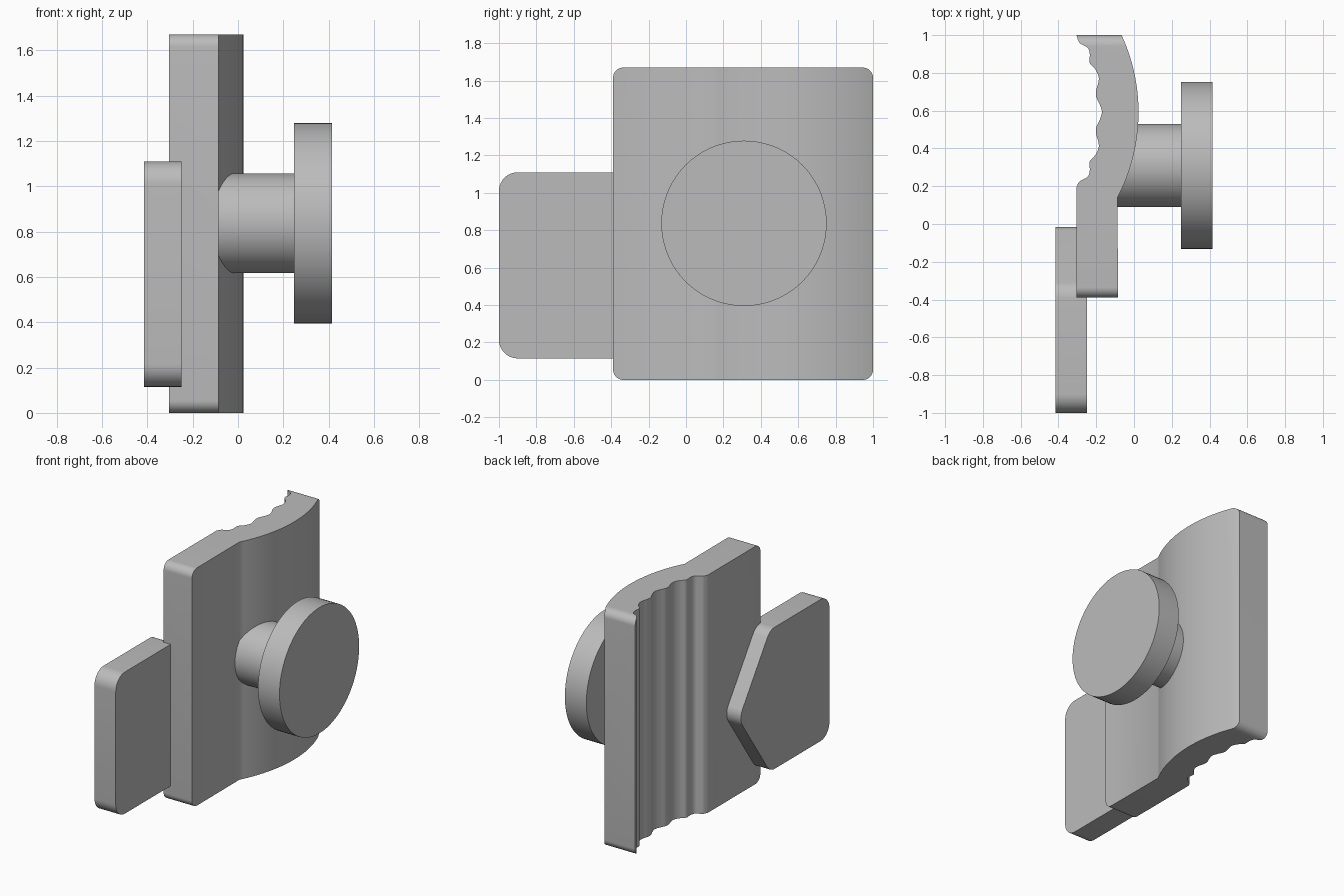
import bpy, bmesh, math
from mathutils import Vector, Matrix

if "Cube" in bpy.data.objects:
    bpy.data.objects.remove(bpy.data.objects["Cube"])

grey = bpy.data.materials.new("plain grey")
grey.diffuse_color = (0.5, 0.5, 0.5, 1)
grey.use_nodes = True
grey.node_tree.nodes["Principled BSDF"].inputs["Base Color"].default_value = grey.diffuse_color


def rounded(points, radius, steps=10):
    """Round every corner of a convex outline."""
    out = []
    pts = [Vector(p) for p in points]
    for i, p in enumerate(pts):
        a = (pts[i - 1] - p).normalized()
        b = (pts[(i + 1) % len(pts)] - p).normalized()
        half = a.angle(b) / 2
        centre = p + (a + b).normalized() * radius / math.sin(half)
        start = p + a * radius / math.tan(half) - centre
        end = p + b * radius / math.tan(half) - centre
        sweep = math.pi - 2 * half
        for k in range(steps + 1):
            t = k / steps
            out.append(centre + (start * math.sin((1 - t) * sweep)
                                 + end * math.sin(t * sweep)) / math.sin(sweep))
    return out


def smooth_path(points, steps=6):
    """Smooth curve through the given points."""
    p = [Vector(q) for q in points]
    p = [2 * p[0] - p[1]] + p + [2 * p[-1] - p[-2]]
    out = []
    for i in range(1, len(p) - 2):
        for k in range(steps):
            t = k / steps
            out.append(0.5 * (2 * p[i] + (p[i + 1] - p[i - 1]) * t
                       + (2 * p[i - 1] - 5 * p[i] + 4 * p[i + 1] - p[i + 2]) * t * t
                       + (3 * p[i] - p[i - 1] - 3 * p[i + 1] + p[i + 2]) * t ** 3))
    return out + [p[-2]]


def prism(name, outline, low, high, along_x=True):
    """Extrude a (y, z) outline along x, or an (x, y) outline along z."""
    bm = bmesh.new()
    place = (lambda p: (low, p[0], p[1])) if along_x else (lambda p: (p[0], p[1], low))
    face = bm.faces.new([bm.verts.new(place(p)) for p in outline])
    move = Vector((high - low, 0, 0) if along_x else (0, 0, high - low))
    new = bmesh.ops.extrude_face_region(bm, geom=[face], use_keep_orig=True)["geom"]
    bmesh.ops.translate(bm, vec=move, verts=[v for v in new if isinstance(v, bmesh.types.BMVert)])
    bmesh.ops.recalc_face_normals(bm, faces=bm.faces)
    mesh = bpy.data.meshes.new(name)
    bm.to_mesh(mesh)
    bm.free()
    mesh.materials.append(grey)
    obj = bpy.data.objects.new(name, mesh)
    bpy.context.collection.objects.link(obj)
    return obj


def shade(obj):
    bpy.ops.object.select_all(action='DESELECT')
    obj.select_set(True)
    bpy.context.view_layer.objects.active = obj
    bpy.ops.object.shade_smooth_by_angle(angle=math.radians(30))


def circle(y, z, r, n=72):
    return [(y + r * math.cos(2 * math.pi * i / n), z + r * math.sin(2 * math.pi * i / n))
            for i in range(n)]


# Grip plate: bulged outer side, finger ripples mirrored about y = MID
MID, R = 0.592, 0.975
half_wave = [(-0.305, 0.195), (-0.288, 0.225), (-0.246, 0.25), (-0.234, 0.285), (-0.235, 0.33),
             (-0.205, 0.365), (-0.187, 0.405), (-0.19, 0.44), (-0.2, 0.475), (-0.2, 0.51),
             (-0.182, 0.55)]
wave = half_wave + [(-0.17, MID)] + [(x, 2 * MID - y) for x, y in reversed(half_wave)]
wave[-1] = (-0.305, 1.0)
bulge = []
for i in range(33):
    y = 0.14 + 0.86 * i / 32
    bulge.append((0.024 - R + math.sqrt(R * R - (y - MID) ** 2), y))
profile = [(-0.305, -0.39), (-0.085, -0.39)] + bulge + smooth_path(wave)[::-1]
plate = prism("grip_plate", profile, 0, 1.67, along_x=False)

# Round the plate's four corners as seen from the side
cutter = prism("plate_corner_cutter",
               rounded([(-0.39, 0), (1, 0), (1, 1.67), (-0.39, 1.67)], 0.055), -1, 1)
mod = plate.modifiers.new("corners", 'BOOLEAN')
mod.operation, mod.object, mod.solver = 'INTERSECT', cutter, 'EXACT'
bpy.context.view_layer.objects.active = plate
bpy.ops.object.modifier_apply(modifier=mod.name)
bpy.data.objects.remove(cutter)
shade(plate)

# Pointed tab beside the plate
tab = prism("tab", rounded([(-1, 0.115), (-0.34, 0.115), (0.005, 0.6125),
                            (-0.34, 1.11), (-1, 1.11)], 0.1), -0.415, -0.25)
shade(tab)

# Stem and round knob
shade(prism("stem", circle(0.31, 0.837, 0.22), -0.09, 0.25))
shade(prism("knob", circle(0.31, 0.837, 0.442), 0.248, 0.415))
